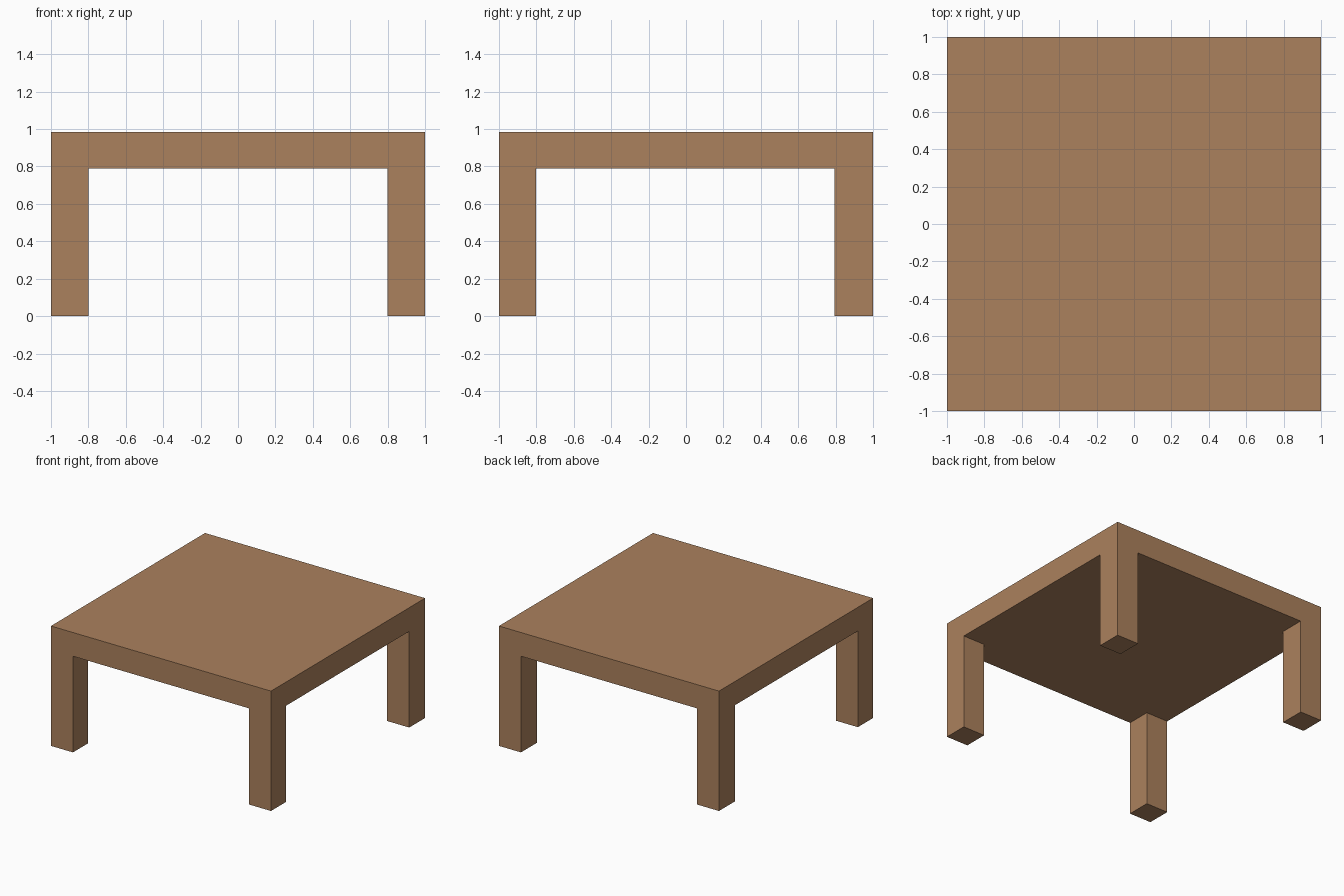
import bpy

if "Cube" in bpy.data.objects:
    bpy.data.objects.remove(bpy.data.objects["Cube"])

HEIGHT = 0.985     # overall table height
UNDERSIDE = 0.79   # bottom of the table top

wood = bpy.data.materials.new("wood")
wood.diffuse_color = (0.41, 0.22, 0.11, 1.0)
wood.use_nodes = True
wood.node_tree.nodes["Principled BSDF"].inputs["Base Color"].default_value = wood.diffuse_color


def box(name, low, high):
    """Axis-aligned box between two opposite corners."""
    centre = [(a + b) / 2 for a, b in zip(low, high)]
    size = [b - a for a, b in zip(low, high)]
    bpy.ops.mesh.primitive_cube_add(size=1, location=centre)
    obj = bpy.context.object
    obj.name = name
    obj.scale = size
    bpy.ops.object.transform_apply(location=False, rotation=False, scale=True)
    obj.data.materials.append(wood)
    return obj


# Thick square table top
box("table_top", (-1, -1, UNDERSIDE), (1, 1, HEIGHT))

# Square legs flush with the corners
for x_name, x0, x1 in (("left", -1, -0.8), ("right", 0.8, 1)):
    for y_name, y0, y1 in (("front", -1, -0.803), ("back", 0.795, 1)):
        box(f"{y_name}_{x_name}_leg", (x0, y0, 0), (x1, y1, UNDERSIDE))
